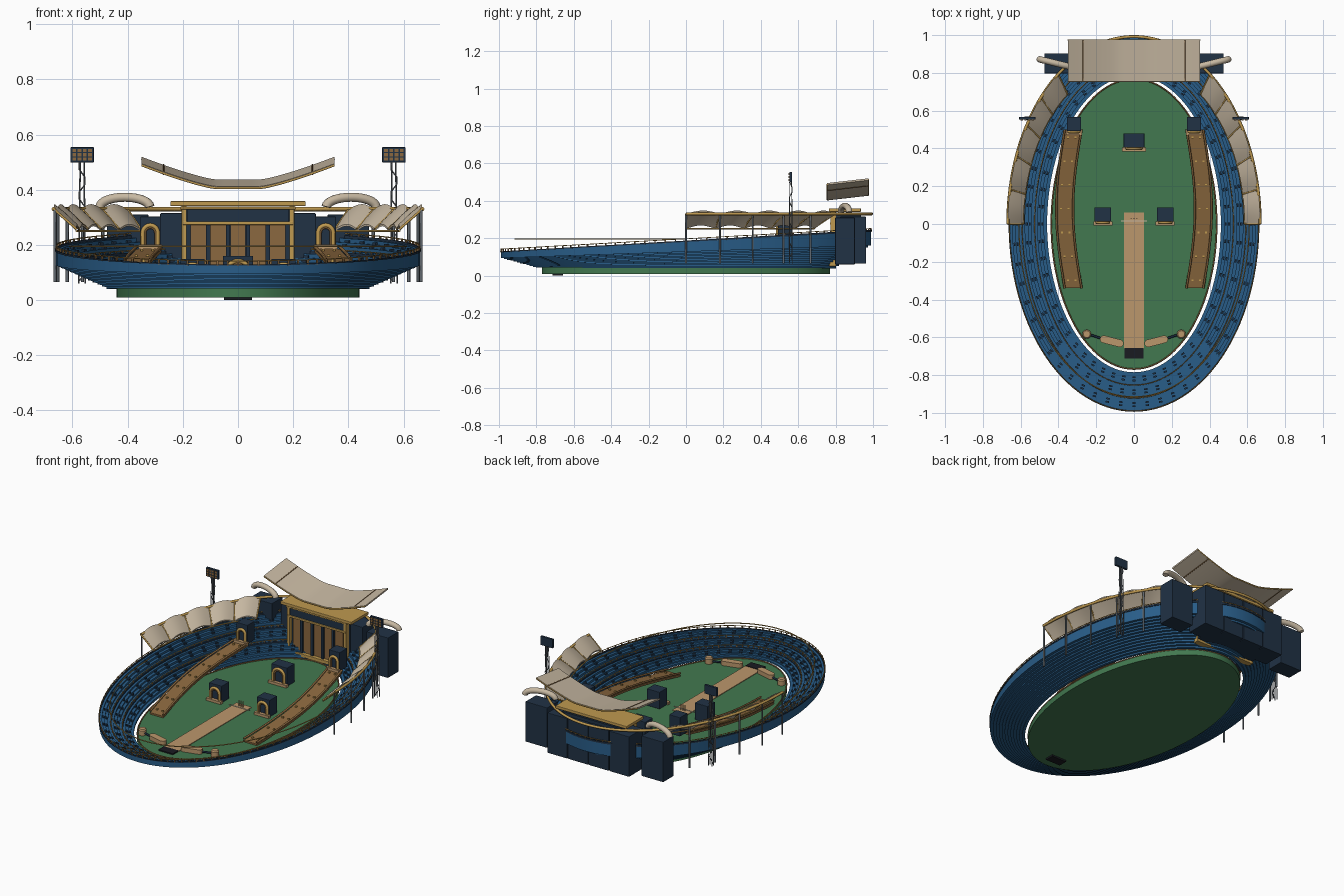
import bpy, bmesh
from math import sin, cos, pi, radians
from mathutils import Matrix, Vector

if "Cube" in bpy.data.objects:
    bpy.data.objects.remove(bpy.data.objects["Cube"])


def mat(name, r, g, b):
    m = bpy.data.materials.new(name)
    m.diffuse_color = (r, g, b, 1)
    m.use_nodes = True
    m.node_tree.nodes["Principled BSDF"].inputs["Base Color"].default_value = m.diffuse_color
    return m


BLUE = mat("seat_blue", 0.022, 0.11, 0.25)
NAVY = mat("navy", 0.015, 0.032, 0.06)
GREEN = mat("grass", 0.055, 0.19, 0.08)
CREAM = mat("canvas", 0.57, 0.48, 0.36)
GOLD = mat("gold", 0.52, 0.32, 0.08)
BROWN = mat("brown", 0.26, 0.14, 0.05)
TAN = mat("tan", 0.5, 0.31, 0.15)
STEEL = mat("steel", 0.13, 0.15, 0.17)
BLACK = mat("black", 0.01, 0.011, 0.015)


def finish(name, bm, m, smooth=False):
    bmesh.ops.recalc_face_normals(bm, faces=bm.faces)
    me = bpy.data.meshes.new(name)
    bm.to_mesh(me)
    bm.free()
    me.materials.append(m)
    ob = bpy.data.objects.new(name, me)
    bpy.context.collection.objects.link(ob)
    if smooth:
        bpy.context.view_layer.objects.active = ob
        bpy.ops.object.select_all(action='DESELECT')
        ob.select_set(True)
        bpy.ops.object.shade_smooth_by_angle(angle=radians(35))
    return ob


def boxes(name, items, m, bevel=0):
    """items: (centre, size[, z rotation])"""
    bm = bmesh.new()
    for c, s, *rot in items:
        M = Matrix.Translation(c) @ Matrix.Rotation(rot[0] if rot else 0, 4, 'Z') @ Matrix.Diagonal((*s, 1))
        bmesh.ops.create_cube(bm, size=1, matrix=M)
    ob = finish(name, bm, m)
    if bevel:
        b = ob.modifiers.new("bevel", 'BEVEL')
        b.width, b.segments = bevel, 2
    return ob


def loft(name, rings, m, closed=True, smooth=True):
    """Skin closed cross-sections; join last to first when closed, otherwise cap"""
    bm = bmesh.new()
    vs = [[bm.verts.new(p) for p in r] for r in rings]
    n, k = len(vs), len(vs[0])
    for i in range(n if closed else n - 1):
        a, b = vs[i], vs[(i + 1) % n]
        for j in range(k):
            bm.faces.new((a[j], a[(j + 1) % k], b[(j + 1) % k], b[j]))
    if not closed:
        bm.faces.new(vs[0])
        bm.faces.new(vs[-1])
    return finish(name, bm, m, smooth)


def tubes(name, paths, r, m, cyclic=False, sides=1):
    cu = bpy.data.curves.new(name, 'CURVE')
    cu.dimensions, cu.bevel_depth, cu.bevel_resolution, cu.use_fill_caps = '3D', r, sides, True
    for pts in paths:
        sp = cu.splines.new('POLY')
        sp.points.add(len(pts) - 1)
        for p, q in zip(sp.points, pts):
            p.co = (*q, 1)
        sp.use_cyclic_u = cyclic
    cu.materials.append(m)
    ob = bpy.data.objects.new(name, cu)
    bpy.context.collection.objects.link(ob)
    bpy.ops.object.select_all(action='DESELECT')
    bpy.context.view_layer.objects.active = ob
    ob.select_set(True)
    bpy.ops.object.convert(target='MESH')


def ell(rx, ry, a, z):
    return (rx * cos(a), ry * sin(a), z)


def arc(rx, ry, a0, a1, z, n=64):
    return [ell(rx, ry, a0 + (a1 - a0) * i / n, z) for i in range(n + 1)]


# Seating bowl: stepped section whose height grows towards the back
ROWS, SEG, ZIN = 12, 112, 0.045


def bowl(t, h, a):
    return ell(0.46 + 0.2 * t, 0.785 + 0.205 * t, a, ZIN + h * (0.08 + 0.055 * (1 + sin(a))))


top = [(t / ROWS, (i + 1) / ROWS) for i in range(ROWS) for t in (i, i + 1)]
under = [(t / ROWS, 0.7 * i / ROWS - 0.03) for i in reversed(range(ROWS)) for t in (i + 1, i)]
ANG = [2 * pi * i / SEG for i in range(SEG)]
loft("seating_bowl", [[bowl(t, h, a) for t, h in top + under] for a in ANG], BLUE)
for name, row in (("lower_aisle", 4), ("upper_aisle", 8), ("rim_wall", 12)):
    t = row / ROWS
    sec = [(t - 0.02, t), (t - 0.02, t + 0.055), (t + 0.02, t + 0.055), (t + 0.02, t)]
    loft(name, [[bowl(p, h, a) for p, h in sec] for a in ANG], NAVY)
    tubes(name + "_rail", [[Vector(bowl(t, t, a)) + Vector((0, 0, 0.017)) for a in ANG]], 0.0022, GOLD, True)
    boxes(name + "_rail_posts", [(Vector(bowl(t, t, a)) + Vector((0, 0, 0.009)), (0.006, 0.006, 0.02), a)
                                 for a in ANG], BROWN)
seats = [(Vector(bowl((r + 0.55) / ROWS, (r + 1) / ROWS, a)) + Vector((0, 0, 0.004)), (0.009, 0.018, 0.009), a)
         for r in (1, 2, 5, 6, 9, 10) for a in ANG[::2]]
boxes("seat_blocks", seats, NAVY)
tubes("front_wire_rail", [arc(0.61, 0.915, pi, 2 * pi, 0.195)], 0.003, GOLD)

# Playing field
loft("field", [[ell(0.44 * k, 0.77 * k, a, z) for a in ANG] for k, z in ((1, 0.01), (1, 0.045))], GREEN, False)
tubes("field_edge", [[ell(0.438, 0.768, a, 0.047) for a in ANG]], 0.004, BROWN, True)
boxes("pitch", [((0, -0.3, 0.046), (0.105, 0.72, 0.006))], TAN)
boxes("crease", [((0, 0.015, 0.05), (0.14, 0.005, 0.003))], CREAM)
boxes("drain_box", [((0, -0.685, 0.026), (0.1, 0.055, 0.052))], BLACK)
tubes("stumps", [[(x, 0.03, 0.045), (x, 0.03, 0.085)] for x in (-0.015, 0, 0.015)], 0.003, TAN)


# Arched gates
def gate(name, x, y, z, w, h):
    boxes(name + "_block", [((x, y, z + h / 2), (w, 0.075, h))], NAVY, 0.003)
    f, r = y - 0.042, w * 0.36
    for tag, k, th, m in (("_arch", 1, 0.008, GOLD), ("_inner_arch", 0.72, 0.005, BROWN)):
        q = r * k
        pts = [(x + q, f, z)] + [(x + q * cos(a), f, z + h * 0.5 + q * sin(a))
                                 for a in [pi * i / 14 for i in range(15)]] + [(x - q, f, z)]
        tubes(name + tag, [pts], th, m, sides=2)
    boxes(name + "_sill", [((x, y - 0.047, z + 0.008), (w * 1.15, 0.022, 0.016))], TAN)


gate("centre_gate", 0, 0.442, 0.045, 0.11, 0.115)
for side, s in (("left", -1), ("right", 1)):
    gate(side + "_mid_gate", s * 0.165, 0.05, 0.045, 0.088, 0.105)
    gate(side + "_ramp_gate", s * 0.318, 0.53, 0.185, 0.075, 0.118)

    # Curved ramp rising to its gate
    def ramp(u, off, dz):
        y = -0.34 + 0.84 * u
        return (s * (0.322 + 0.045 * sin(pi * u) + off), y, 0.055 + 0.13 * u + dz)
    U = [i / 20 for i in range(21)]
    sec = [(-0.045, -0.012), (0.045, -0.012), (0.045, 0), (-0.045, 0)]
    loft(side + "_ramp", [[ramp(u, o, d) for o, d in sec] for u in U], BROWN, False)
    tubes(side + "_ramp_rails", [[ramp(u, o, 0.01) for u in U] for o in (-0.045, 0.045)], 0.006, BROWN)
    boxes(side + "_ramp_studs", [(ramp(u, o, 0.003), (0.01, 0.01, 0.008)) for u in U[1::3] for o in (-0.02, 0.02)], GOLD)

    # Flipper paddle and bumper
    p, q = Vector((s * 0.16, -0.61, 0)), Vector((s * 0.075, -0.632, 0))
    d = (q - p).normalized()
    ang = s * Vector((s * d.x, d.y)).angle_signed(Vector((1, 0))) if d.length else 0
    base = Vector((d.y, -d.x, 0))
    outline = [c + (base * cos(a) + d * sin(a) * k) * 0.02 for c, k, o in ((q, 1, 0), (p, 1, pi))
               for a in [o + pi * i / 8 for i in range(9)]]
    loft(side + "_flipper", [[v + Vector((0, 0, z)) for v in outline] for z in (0.048, 0.075)], TAN, False)
    tubes(side + "_flipper_link", [[(s * 0.25, -0.58, 0.058), (s * 0.17, -0.607, 0.058)]], 0.006, NAVY)
    loft(side + "_bumper", [[(s * 0.25 + r * cos(a), -0.583 + r * sin(a), z) for a in ANG[::7]]
                            for r, z in ((0.024, 0.045), (0.024, 0.075), (0.018, 0.082))], TAN, False)

    # Side canopy of bulging canvas panels
    def roof(a, v, bulge, dz=0):
        a = a if s > 0 else pi - a
        return ell(0.585 + 0.083 * v, 0.86 + 0.135 * v, a, 0.257 + 0.073 * v + 0.018 * bulge + dz)
    step = radians(10.6)
    for k in range(5):
        rings = []
        for i in range(9):
            a, b = step * (k + i / 8), sin(pi * i / 8)
            rings.append([roof(a, v, b, dz) for v, dz in ((0, 0), (0.5, 0.004), (1, 0), (1, -0.007), (0.5, -0.003), (0, -0.007))])
        loft(f"{side}_canopy_panel_{k + 1}", rings, CREAM, False)
    tubes(side + "_canopy_ribs", [[roof(step * k, 0, 0), roof(step * k, 1, 0)] for k in range(6)], 0.005, GOLD)
    tubes(side + "_canopy_inner_edge", [[roof(step * 5 * i / 30, 0, 0, -0.006) for i in range(31)]], 0.004, GOLD)
    posts = [Vector(roof(step * k, 0.95, 0)) for k in range(5)]
    tubes(side + "_canopy_posts", [[(v.x, v.y, 0.065), v] for v in posts], 0.0055, STEEL)

    # Floodlight: lattice mast and lamp panel
    fx, fy = s * 0.565, 0.56
    corners = [(-1, -1), (1, -1), (1, 1), (-1, 1)]
    legs = [[(fx + 0.012 * i, fy + 0.008 * j, 0.06), (fx + 0.007 * i, fy + 0.005 * j, 0.5)] for i, j in corners]
    zig = [(fx + 0.01 * corners[(i + o) % 4][0], fy + 0.007 * corners[(i + o) % 4][1], 0.07 + 0.43 * i / 16)
           for o in (0,) for i in range(17)]
    tubes(side + "_floodlight_mast", legs + [zig], 0.0028, STEEL)
    boxes(side + "_floodlight_panel", [((fx, fy, 0.527), (0.085, 0.015, 0.055))], NAVY, 0.002)
    boxes(side + "_floodlight_lamps", [((fx + (i - 1.5) * 0.019, fy - 0.009, 0.527 + (j - 1) * 0.016), (0.013, 0.004, 0.011))
                                       for i in range(4) for j in range(3)], BROWN)

    # Side block and curved horn tube at the back
    boxes(side + "_rear_block", [((s * 0.4, 0.85, 0.185), (0.15, 0.105, 0.25))], NAVY, 0.003)
    horn = [(s * (0.41 + 0.09 * cos(a)), 0.85 + 0.022 * cos(a), 0.338 + 0.035 * sin(a))
            for a in [pi * i / 16 for i in range(17)]]
    tubes(side + "_horn", [horn], 0.017, CREAM, sides=3)

# Roof ring beam
tubes("roof_ring_beam", [arc(0.668, 0.992, 0, pi, 0.33, 80)], 0.008, GOLD, sides=2)

# Pavilion
boxes("pavilion_core", [((0, 0.865, 0.2), (0.4, 0.14, 0.27))], NAVY)
boxes("pavilion_rear_blocks", [((i * 0.142, 0.893, 0.19), (0.138, 0.14, 0.25)) for i in (-1.5, -0.5, 0.5, 1.5)], NAVY, 0.003)
boxes("pavilion_doors", [((i * 0.072, 0.793, 0.165), (0.056, 0.01, 0.22)) for i in range(-2, 3)], BROWN)
boxes("pavilion_columns", [((i * 0.072, 0.787, 0.165), (0.015, 0.02, 0.22)) for i in (-1.5, -0.5, 0.5, 1.5)], NAVY)
boxes("pavilion_sign_board", [((0, 0.787, 0.307), (0.37, 0.02, 0.045))], NAVY)
boxes("pavilion_trim", [((s * 0.195, 0.787, 0.2), (0.018, 0.03, 0.3)) for s in (-1, 1)]
      + [((0, 0.785, 0.279), (0.4, 0.03, 0.012)), ((0, 0.785, 0.334), (0.42, 0.03, 0.01)),
         ((0, 0.783, 0.06), (0.4, 0.035, 0.02))], GOLD, 0.002)
boxes("pavilion_roof_slab", [((0, 0.85, 0.35), (0.49, 0.17, 0.018))], GOLD, 0.003)

# Sweeping main canopy, tilted up to the rear
XS = [-0.35 + 0.7 * i / 28 for i in range(29)]


def sweep(x):
    u = max(0, (abs(x) - 0.08) / 0.27)
    return 0.402 + 0.083 * u ** 1.25


def strip(x, w=0, dz=0):
    return [(x, y, sweep(x) + d + dz) for y, d in ((0.755 - w, 0), (0.975 + w, 0.025), (0.975 + w, 0.035), (0.755 - w, 0.01))]


loft("main_canopy", [strip(x) for x in XS], CREAM, False)
tubes("main_canopy_seams", [[(x, 0.757, sweep(x) + dz), (x, 0.973, sweep(x) + 0.025 + dz)]
                            for x in (-0.27, 0.27) for dz in (0.0, 0.01)], 0.003, BROWN)
tubes("main_canopy_edges", [[(x, y, sweep(x) + d) for x in XS] for y, d in ((0.756, 0.004), (0.974, 0.029))], 0.004, GOLD)
